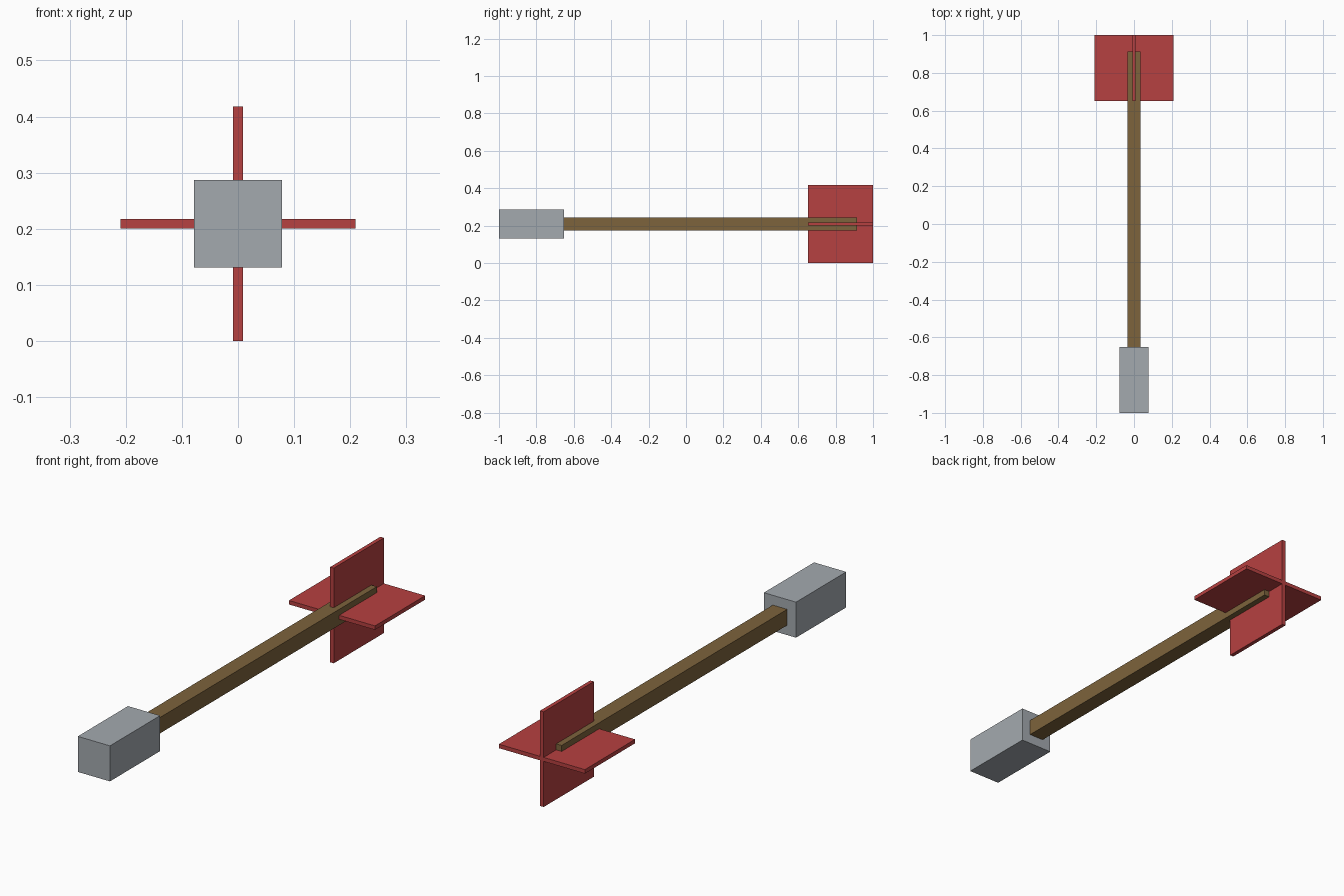
import bpy

cube = bpy.data.objects.get("Cube")
if cube:
    bpy.data.objects.remove(cube, do_unlink=True)

AXIS_Z = 0.209  # height of the arrow's centre line


def make_material(name, rgb):
    mat = bpy.data.materials.new(name)
    mat.use_nodes = True
    mat.diffuse_color = (*rgb, 1)
    bsdf = next(n for n in mat.node_tree.nodes if n.type == "BSDF_PRINCIPLED")
    bsdf.inputs["Base Color"].default_value = (*rgb, 1)
    return mat


def make_box(name, width, y_start, y_end, height, mat):
    """Box centred on the arrow's axis, running from y_start to y_end."""
    bpy.ops.mesh.primitive_cube_add(size=1, location=(0, (y_start + y_end) / 2, AXIS_Z))
    obj = bpy.context.object
    obj.name = name
    obj.scale = (width, y_end - y_start, height)
    bpy.ops.object.transform_apply(location=False, rotation=False, scale=True)
    obj.data.materials.append(mat)
    return obj


steel = make_material("steel grey", (0.37, 0.40, 0.43))
wood = make_material("wood brown", (0.205, 0.125, 0.045))
feather = make_material("feather red", (0.47, 0.052, 0.052))

# Blunt head and square shaft
make_box("arrow_head", 0.156, -1.0, -0.652, 0.156, steel)
make_box("shaft", 0.07, -0.652, 0.913, 0.07, wood)

# Crossed tail fins
make_box("horizontal_fin", 0.418, 0.652, 1.0, 0.0175, feather)
make_box("vertical_fin", 0.0175, 0.652, 1.0, 0.418, feather)
